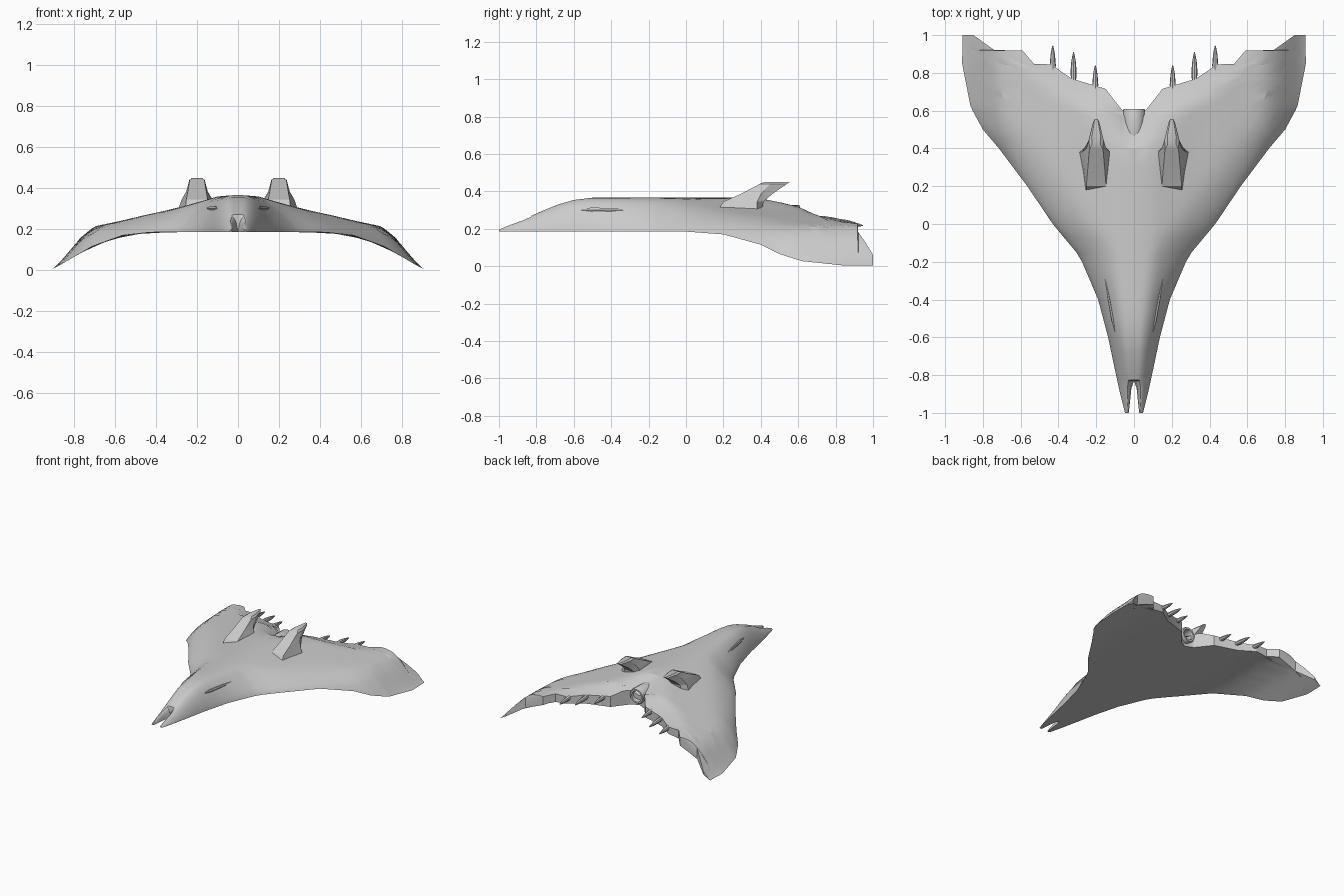
import bpy, bmesh, math

if "Cube" in bpy.data.objects:
    bpy.data.objects.remove(bpy.data.objects["Cube"])


def interp(pts, v):
    if v <= pts[0][0]:
        return pts[0][1]
    for (a, fa), (b, fb) in zip(pts, pts[1:]):
        if v <= b:
            return fa + (fb - fa) * (v - a) / (b - a)
    return pts[-1][1]


def finish(name, bm, mirror=True, angle=22):
    bmesh.ops.remove_doubles(bm, verts=bm.verts, dist=0.0008)
    bmesh.ops.recalc_face_normals(bm, faces=bm.faces)
    me = bpy.data.meshes.new(name)
    bm.to_mesh(me)
    bm.free()
    ob = bpy.data.objects.new(name, me)
    bpy.context.collection.objects.link(ob)
    if mirror:
        m = ob.modifiers.new("mirror", 'MIRROR')
        m.merge_threshold = 0.0005
    bpy.ops.object.select_all(action='DESELECT')
    ob.select_set(True)
    bpy.context.view_layer.objects.active = ob
    bpy.ops.object.shade_smooth_by_angle(angle=math.radians(angle))
    return ob


def loft(bm, rings):
    loops = [[bm.verts.new(p) for p in r] for r in rings]
    n = len(rings[0])
    for a, b in zip(loops, loops[1:]):
        for i in range(n):
            j = (i + 1) % n
            bm.faces.new((a[i], a[j], b[j], b[i]))
    bm.faces.new(loops[0])
    bm.faces.new(loops[-1])


# Hull plan outline: leading edge and inner (nose notch / trailing) edge by y
OUTER = [(-1, .048), (-.9, .073), (-.8, .095), (-.6, .137), (-.4, .19), (-.2, .275),
         (-.15, .305), (0, .43), (.2, .565), (.4, .715), (.5, .80), (.62, .865),
         (.85, .91), (1, .907)]
INNER = [(-1, .028), (-.95, .022), (-.87, .014), (-.83, 0), (.57, 0), (.60, .06),
         (.65, .10), (.715, .15), (.77, .33), (.845, .44), (.848, .53), (.918, .59),
         (.921, .74), (1, .85)]
# Heights: centre line by y, span envelope and underside by x
CROWN = [(-1, .20), (-.95, .225), (-.85, .26), (-.7, .325), (-.58, .36), (-.5, .366),
         (.38, .366), (.5, .342), (.6, .318), (.7, .272), (.8, .245), (1, .215)]
SPAN = [(0, .368), (.1, .36), (.2, .33), (.35, .29), (.45, .27), (.58, .237),
        (.7, .215), (.77, .17), (.85, .085), (.91, .012)]
UNDER = [(.42, .186), (.565, .17), (.715, .115), (.80, .065), (.865, .027), (.91, .003)]


def top_z(x, y):
    o, n = interp(OUTER, y), interp(INNER, y)
    c = min(interp(CROWN, y), interp(SPAN, x))
    c -= .07 * min(1, max(0, (y - .40) / .18)) * max(0, 1 - x / .09)
    t = min(1, max(0, o - x) / min(.25, .8 * o))
    f = (1 - (1 - t) ** 2) ** .75
    if y < -.83:
        t = min(1, max(0, x - n) / (.45 * (o - n)))
        f *= (1 - (1 - t) ** 2) ** .6
    b = interp(UNDER, x)
    return b + max(.0, c - b) * f


# Main hull with swept wings, right half mirrored
rows = [-1, -.95, -.9, -.87, -.831, -.825, -.76, -.68, -.6, -.5, -.4, -.3, -.2, -.15, -.07, 0,
        .1, .2, .3, .4, .45, .5, .54, .57, .60, .625, .65, .68, .715, .77, .81, .845, .848,
        .885, .918, .921, .96, 1]
cols = [0, .08, .16, .24, .33, .42, .51, .6, .68, .76, .83, .89, .94, .975, 1]
bm = bmesh.new()
top, bot = [], []
for y in rows:
    n, o = interp(INNER, y), interp(OUTER, y)
    xs = [n + t * (o - n) for t in cols]
    top.append([bm.verts.new((x, y, top_z(x, y))) for x in xs])
    bot.append([bm.verts.new((x, y, interp(UNDER, x))) for x in xs])
for i in range(len(rows) - 1):
    for g in (top, bot):
        for j in range(len(cols) - 1):
            bm.faces.new((g[i][j], g[i][j + 1], g[i + 1][j + 1], g[i + 1][j]))
    if interp(INNER, (rows[i] + rows[i + 1]) / 2) > 0:
        bm.faces.new((top[i][0], top[i + 1][0], bot[i + 1][0], bot[i][0]))
for i in (0, -1):
    for j in range(len(cols) - 1):
        bm.faces.new((top[i][j], top[i][j + 1], bot[i][j + 1], bot[i][j]))
finish("hull", bm)

# Swept dorsal fins: front y, front half width, mid y, mid half width, rear y, rear half width
bm = bmesh.new()
rings = []
for z, fy, fw, my, mw, ry, rw in [(.27, .15, .06, .38, .10, .40, .05),
                                  (.345, .20, .052, .38, .075, .415, .04),
                                  (.385, .29, .045, .40, .052, .46, .03),
                                  (.44, .395, .036, .45, .038, .54, .016),
                                  (.45, .42, .022, .46, .024, .555, .008)]:
    rings.append([(.2 + s * w, y, z) for s, w, y in
                  [(-1, fw, fy), (1, fw, fy), (1, mw, my), (1, rw, ry), (-1, rw, ry), (-1, mw, my)]])
loft(bm, rings)
finish("dorsal_fin", bm)


def spindle(bm, a, b, w, h, prof, n=8):
    rings = []
    for t, s in prof:
        c = [p + (q - p) * t for p, q in zip(a, b)]
        rings.append([(c[0] + w * s * math.cos(k * math.tau / n), c[1],
                       c[2] + h * s * math.sin(k * math.tau / n)) for k in range(n)])
    loft(bm, rings)


# Trailing edge spikes
bm = bmesh.new()
for x, y, z in [(.205, .84, .243), (.32, .91, .23), (.43, .945, .218)]:
    spindle(bm, (x, y - .17, z + .012), (x, y, z), .016, .018,
            [(0, .8), (.4, 1), (.7, .75), (.9, .4), (1, .12)])
finish("trailing_spike", bm)

# Slim ridges along the forward hull
bm = bmesh.new()
spindle(bm, (.10, -.58, top_z(.10, -.58) - .004), (.165, -.22, top_z(.165, -.22) - .008), .008, .014,
        [(0, .1), (.2, 1), (.5, .9), (1, .1)], 6)
finish("hull_ridge", bm)

# Hollow central exhaust
bm = bmesh.new()
rings = []
for r, y in [(.03, .36), (.058, .45), (.06, .60), (.055, .61), (.042, .61), (.036, .53)]:
    rings.append([(r * math.cos(k * math.tau / 16), y, .268 + r * math.sin(k * math.tau / 16))
                  for k in range(16)])
loft(bm, rings)
finish("exhaust", bm, mirror=False, angle=35)
